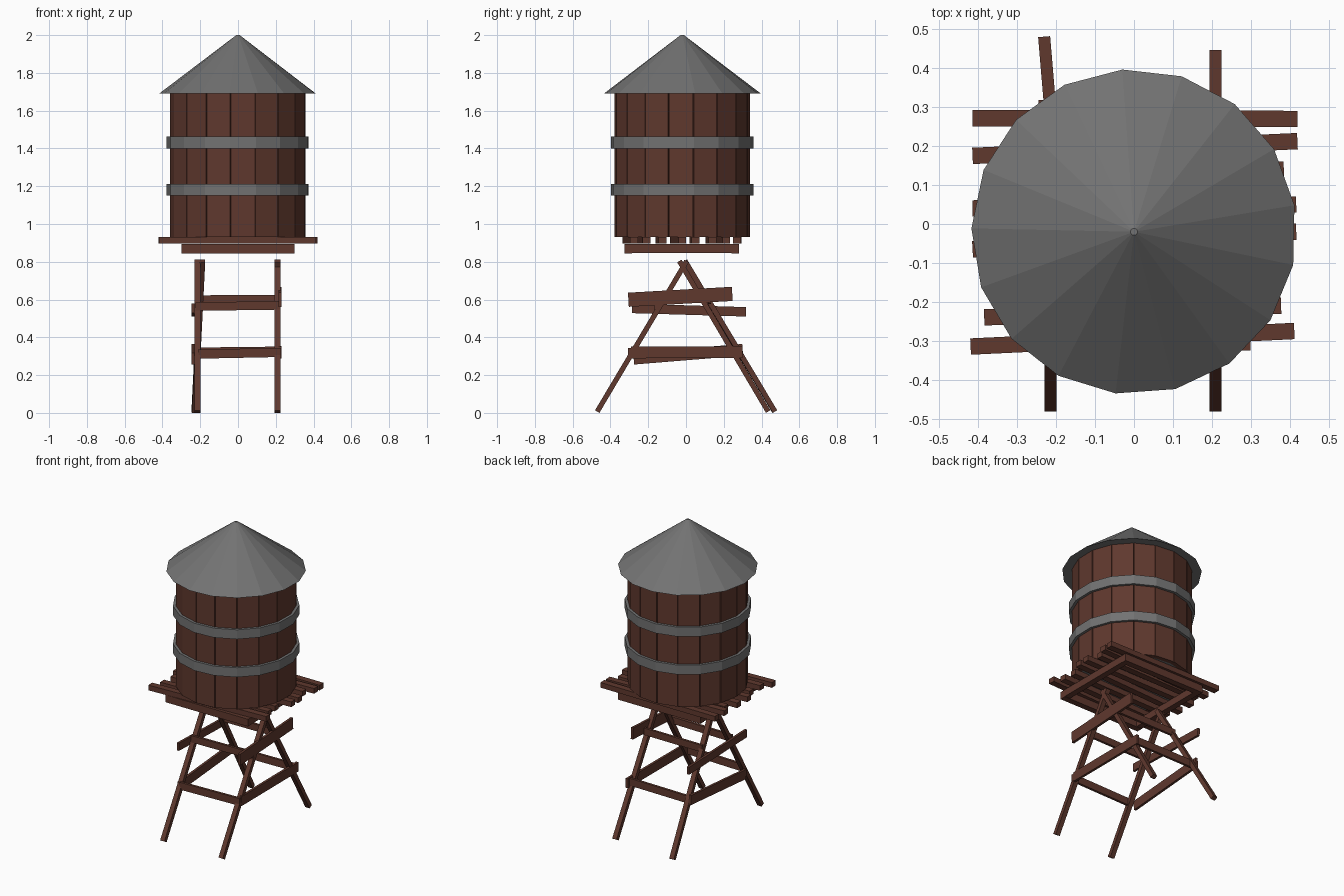
import bpy, bmesh, math
from mathutils import Matrix, Vector

if "Cube" in bpy.data.objects:
    bpy.data.objects.remove(bpy.data.objects["Cube"])

SIDES = 17
STEP = 2 * math.pi / SIDES
PHASE = math.radians(94.1)
CENTRE = Vector((0, -0.02, 0))


def material(name, rgb):
    m = bpy.data.materials.new(name)
    m.diffuse_color = (*rgb, 1)
    m.use_nodes = True
    m.node_tree.nodes["Principled BSDF"].inputs["Base Color"].default_value = m.diffuse_color
    return m


WOOD = material("wood", (0.115, 0.040, 0.027))
DARK = material("dark_wood", (0.05, 0.018, 0.012))
METAL = material("metal", (0.17, 0.17, 0.17))


def finish(name, bm, mat):
    bmesh.ops.recalc_face_normals(bm, faces=bm.faces)
    mesh = bpy.data.meshes.new(name)
    bm.to_mesh(mesh)
    bm.free()
    mesh.materials.append(mat)
    ob = bpy.data.objects.new(name, mesh)
    bpy.context.collection.objects.link(ob)
    return ob


def beam(name, p, q, w, h):
    """Box from p to q: w is the level width, h the other width."""
    p, q = Vector(p), Vector(q)
    x = (q - p).normalized()
    y = Vector((0, 0, 1)).cross(x).normalized()
    z = x.cross(y)
    rot = Matrix((x, y, z)).transposed().to_4x4()
    bm = bmesh.new()
    bmesh.ops.create_cube(bm, size=1, matrix=Matrix.Translation((p + q) / 2) @ rot
                          @ Matrix.Diagonal(((q - p).length, w, h, 1)))
    return finish(name, bm, WOOD)


def lathe(name, profile, mat, closed=False):
    """17-sided solid from (radius, z) points, capped unless the profile is closed."""
    bm = bmesh.new()
    rings = [[bm.verts.new(CENTRE + Vector((r * math.cos(PHASE + i * STEP),
                                            r * math.sin(PHASE + i * STEP), z)))
              for i in range(SIDES)] for r, z in profile]
    pairs = list(zip(rings, rings[1:]))
    if closed:
        pairs.append((rings[-1], rings[0]))
    else:
        bm.faces.new(rings[0])
        bm.faces.new(rings[-1])
    for a, b in pairs:
        for i in range(SIDES):
            j = (i + 1) % SIDES
            bm.faces.new((a[i], a[j], b[j], b[i]))
    return finish(name, bm, mat)


# Roof and tank
lathe("roof", [(0.418, 1.69), (0.009, 2.0)], METAL)
lathe("tank_core", [(0.338, 0.94), (0.338, 1.688)], DARK)
lathe("tank_floor", [(0.336, 0.931), (0.336, 0.942)], METAL)
for n, z in (("lower", 1.15), ("upper", 1.40)):
    lathe(n + "_band", [(0.362, z), (0.379, z), (0.379, z + 0.062), (0.362, z + 0.062)],
          METAL, closed=True)

# Tank staves, one per side with a thin gap between
bm = bmesh.new()
apothem = 0.361 * math.cos(STEP / 2)
width = 2 * 0.361 * math.sin(STEP / 2) - 0.005
for i in range(SIDES):
    turn = Matrix.Rotation(PHASE + (i + 0.5) * STEP, 4, 'Z')
    bmesh.ops.create_cube(bm, size=1, matrix=Matrix.Translation(CENTRE) @ turn
                          @ Matrix.Translation((apothem - 0.014, 0, 1.31))
                          @ Matrix.Diagonal((0.028, width, 0.76, 1)))
finish("tank_staves", bm, WOOD)

# Deck planks: left x, left y, right x, right y
planks = [(-0.415, 0.272, 0.42, 0.270), (-0.415, 0.175, 0.42, 0.213),
          (-0.38, 0.125, 0.385, 0.140), (-0.415, 0.040, 0.417, 0.050),
          (-0.415, -0.065, 0.417, -0.020), (-0.38, -0.14, 0.37, -0.125),
          (-0.385, -0.240, 0.378, -0.210), (-0.42, -0.315, 0.412, -0.275)]
for i, (x0, y0, x1, y1) in enumerate(planks):
    beam(f"deck_plank_{i + 1}", (x0, y0, 0.913), (x1, y1, 0.913), 0.042, 0.034)

# Frame below the deck
for n, y in (("front", -0.305), ("back", 0.26)):
    beam(n + "_deck_joist", (-0.30, y, 0.869), (0.30, y, 0.869), 0.04, 0.048)
for n, x in (("left", -0.28), ("right", 0.28)):
    beam(n + "_deck_joist", (x, -0.285, 0.870), (x, 0.24, 0.870), 0.04, 0.046)

# Legs in two A-frames
beam("front_left_leg", (-0.215, -0.470, 0.007), (-0.215, 0.004, 0.804), 0.031, 0.027)
beam("front_right_leg", (0.210, -0.470, 0.007), (0.210, 0.004, 0.804), 0.031, 0.027)
beam("back_left_leg", (-0.230, 0.470, 0.007), (-0.190, -0.006, 0.804), 0.031, 0.027)
beam("back_right_leg", (0.210, 0.435, 0.007), (0.210, -0.035, 0.804), 0.031, 0.027)

# Side braces
beam("right_upper_brace", (0.222, -0.305, 0.599), (0.222, 0.245, 0.630), 0.016, 0.075)
beam("right_lower_brace", (0.222, -0.290, 0.320), (0.222, 0.300, 0.322), 0.016, 0.062)
beam("left_upper_brace", (-0.238, -0.285, 0.553), (-0.238, 0.318, 0.535), 0.016, 0.050)
beam("left_lower_brace", (-0.238, -0.277, 0.287), (-0.238, 0.300, 0.334), 0.016, 0.062)

# Front and back rails
beam("front_upper_rail", (-0.225, -0.160, 0.563), (0.225, -0.160, 0.569), 0.016, 0.045)
beam("front_lower_rail", (-0.210, -0.300, 0.311), (0.228, -0.300, 0.320), 0.016, 0.048)
beam("back_upper_rail", (-0.210, 0.125, 0.600), (0.220, 0.125, 0.602), 0.016, 0.045)
beam("back_lower_rail", (-0.225, 0.275, 0.322), (0.220, 0.275, 0.327), 0.016, 0.048)
